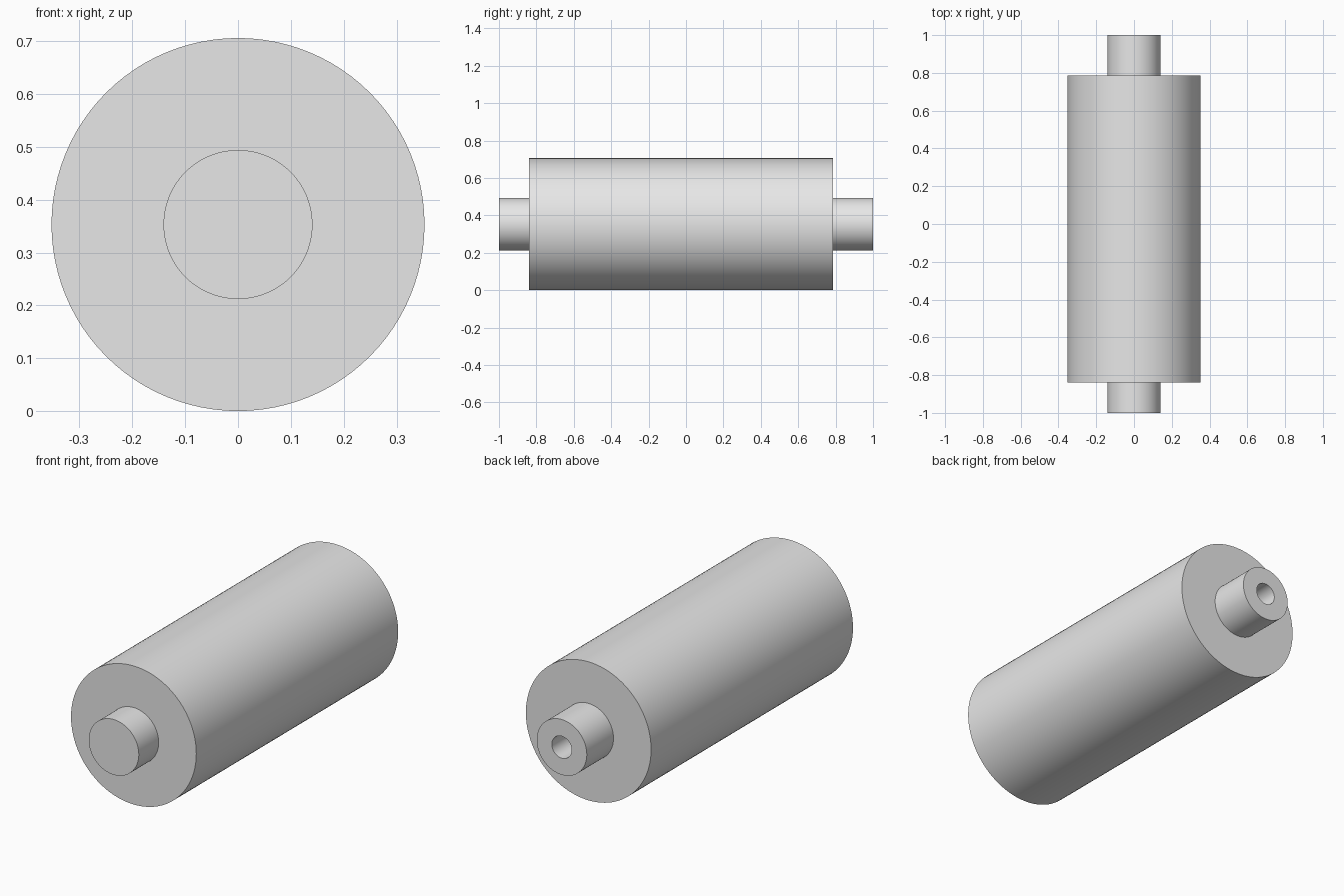
import bpy
import bmesh
import math

if "Cube" in bpy.data.objects:
    bpy.data.objects.remove(bpy.data.objects["Cube"], do_unlink=True)

SEGMENTS = 96
BODY_R = 0.353
SHAFT_R = 0.141
BORE_R = 0.056
BODY_FRONT, BODY_BACK = -0.84, 0.785
BORE_BOTTOM = 0.6

grey = bpy.data.materials.new("plain grey")
grey.use_nodes = True
colour = (0.8, 0.8, 0.8, 1)
grey.diffuse_color = colour
grey.node_tree.nodes["Principled BSDF"].inputs["Base Color"].default_value = colour


def lathe(name, profile):
    """Spin a (radius, y) profile about the y axis through the roller's centre."""
    bm = bmesh.new()
    verts = [bm.verts.new((r, y, 0)) for r, y in profile]
    edges = [bm.edges.new(pair) for pair in zip(verts, verts[1:])]
    bmesh.ops.spin(bm, geom=verts + edges, cent=(0, 0, 0), axis=(0, 1, 0),
                   angle=math.tau, steps=SEGMENTS, use_duplicate=False)
    bmesh.ops.remove_doubles(bm, verts=bm.verts, dist=0.0001)
    # Profiles run front to back, so the first face tells which way is out
    bmesh.ops.recalc_face_normals(bm, faces=bm.faces)
    outer = max(bm.faces, key=lambda f: f.calc_center_median().xz.length
                - abs(f.normal.y))
    centre = outer.calc_center_median()
    if outer.normal.x * centre.x + outer.normal.z * centre.z < 0:
        bmesh.ops.reverse_faces(bm, faces=bm.faces)
    mesh = bpy.data.meshes.new(name)
    bm.to_mesh(mesh)
    bm.free()
    mesh.materials.append(grey)
    obj = bpy.data.objects.new(name, mesh)
    obj.location.z = BODY_R
    bpy.context.collection.objects.link(obj)
    bpy.ops.object.select_all(action="DESELECT")
    obj.select_set(True)
    bpy.context.view_layer.objects.active = obj
    bpy.ops.object.shade_smooth_by_angle(angle=math.radians(30))
    return obj


# Solid front journal
lathe("front_shaft", [(0, -1), (SHAFT_R, -1), (SHAFT_R, BODY_FRONT)])

# Main drum with flat ring-shaped ends
lathe("roller_body", [(SHAFT_R, BODY_FRONT), (BODY_R, BODY_FRONT),
                      (BODY_R, BODY_BACK), (SHAFT_R, BODY_BACK)])

# Rear journal with a blind bore
lathe("rear_shaft", [(SHAFT_R, BODY_BACK), (SHAFT_R, 1), (BORE_R, 1),
                     (BORE_R, BORE_BOTTOM), (0, BORE_BOTTOM)])
